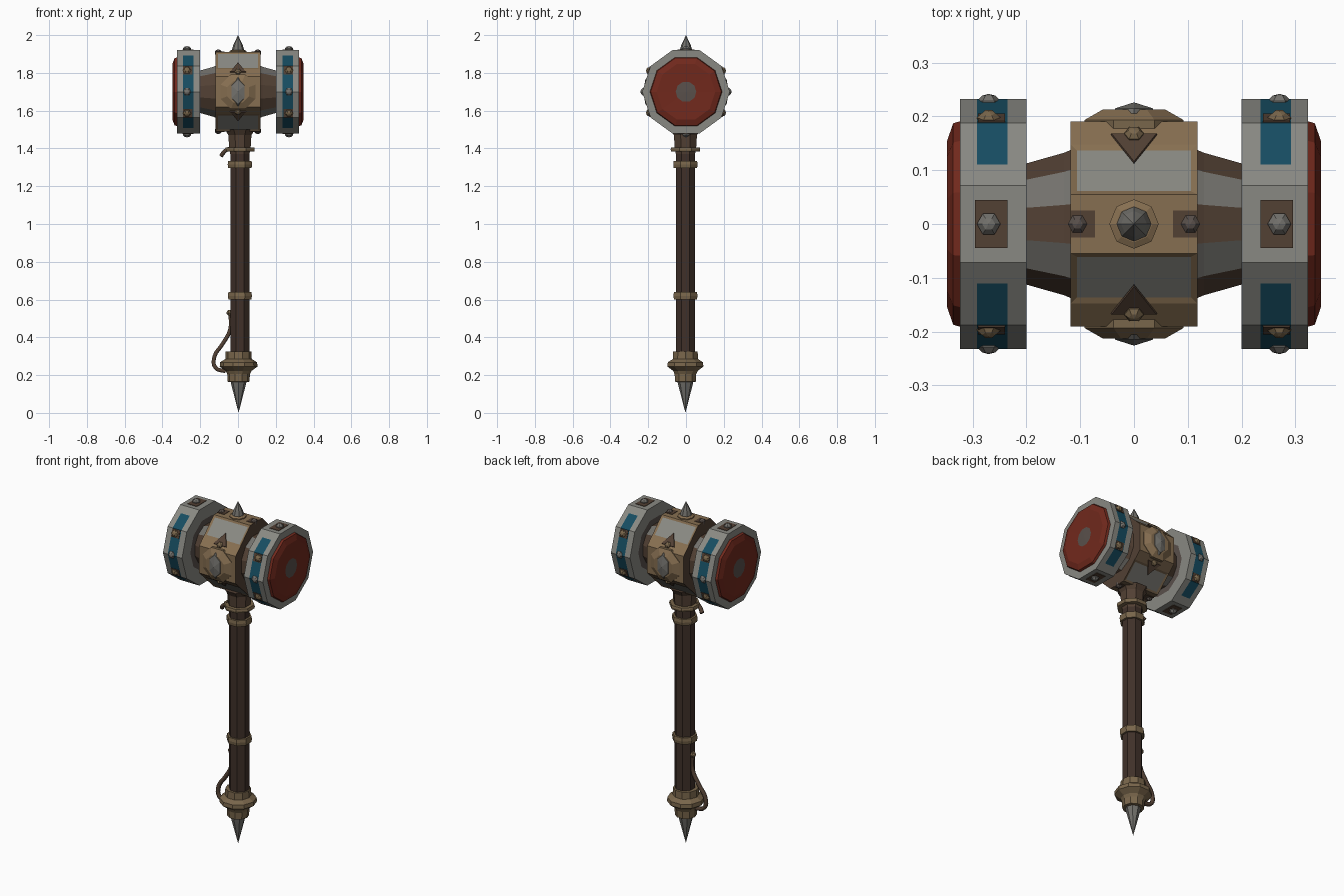
import bpy, bmesh, math
from mathutils import Vector

cube = bpy.data.objects.get("Cube")
if cube:
    bpy.data.objects.remove(cube)


def material(name, r, g, b):
    m = bpy.data.materials.new(name)
    m.use_nodes = True
    m.diffuse_color = (r, g, b, 1)
    m.node_tree.nodes["Principled BSDF"].inputs["Base Color"].default_value = (r, g, b, 1)
    return m


TAN = material("tan brass", .24, .158, .082)
AGED = material("aged brass", .19, .132, .07)
STAINED = material("stained brass", .15, .1, .056)
GREY = material("pale steel", .25, .25, .225)
STEEL = material("dark steel", .17, .165, .15)
WORN = material("worn iron", .1, .08, .07)
TEAL = material("teal paint", .008, .072, .118)
RED = material("red paint", .165, .022, .012)
BROWN = material("dark wood", .05, .03, .022)
LEATHER = material("brown leather", .085, .052, .034)
HEAD_Z = 1.70


def finish(name, bm, mats, loc=(0, 0, 0)):
    bmesh.ops.remove_doubles(bm, verts=bm.verts, dist=1e-5)
    bmesh.ops.recalc_face_normals(bm, faces=bm.faces)
    me = bpy.data.meshes.new(name)
    bm.to_mesh(me)
    bm.free()
    for m in mats:
        me.materials.append(m)
    ob = bpy.data.objects.new(name, me)
    ob.location = loc
    bpy.context.collection.objects.link(ob)
    return ob


def lathe(name, profile, sides, mats, loc=(0, 0, 0), axis=(0, 0, 1), bands=None, split=1, phase=0):
    """Faceted turned part: profile of (radius, distance along axis); bands picks materials."""
    bm = bmesh.new()
    unit = []
    for i in range(sides):
        a, b = (Vector((math.cos(t), math.sin(t), 0)) for t in
                (math.tau * (i + phase) / sides, math.tau * (i + 1 + phase) / sides))
        unit += [a.lerp(b, k / split) for k in range(split)]
    rings = [[bm.verts.new((p.x * r, p.y * r, h)) for p in unit] for r, h in profile]
    n = len(unit)
    for j in range(len(rings) - 1):
        for i in range(n):
            k = (i + 1) % n
            f = bm.faces.new((rings[j][i], rings[j][k], rings[j + 1][k], rings[j + 1][i]))
            f.material_index = bands[j] if bands else 0
    ob = finish(name, bm, mats, loc)
    ob.rotation_mode = 'QUATERNION'
    ob.rotation_quaternion = Vector(axis).to_track_quat('Z', 'Y')
    return ob


def stud(name, loc, axis, size, mat):
    lathe(name, [(0, -.01), (size, -.01), (size, size * .3), (size * .55, size * .75), (0, size * .9)],
          6, [mat], loc, axis)


def plate(name, loc, axis, width, depth, mat):
    """Thin painted patch lying on a surface that faces along axis."""
    ob = lathe(name, [(0, -.003), (.7071, -.003), (.7071, .002), (0, .002)], 4, [mat], loc, axis, phase=.5)
    ob.scale = (depth, width, 1)


def cord(name, points, radius, mat):
    cu = bpy.data.curves.new(name, 'CURVE')
    cu.dimensions = '3D'
    cu.bevel_depth = radius
    cu.bevel_resolution = 1
    cu.resolution_u = 4
    cu.use_fill_caps = True
    sp = cu.splines.new('BEZIER')
    sp.bezier_points.add(len(points) - 1)
    for bp, p in zip(sp.bezier_points, points):
        bp.co = p
        bp.handle_left_type = bp.handle_right_type = 'AUTO'
    cu.materials.append(mat)
    bpy.context.collection.objects.link(bpy.data.objects.new(name, cu))


# Striking heads, necks and their studs, one per side
for s, side in ((1, "left"), (-1, "right")):
    centre = Vector((0, 0, HEAD_Z))
    R = .232
    rim = lathe(side + "_head_rim",
                [(0, .2), (.155, .2), (R, .2), (R, .235), (R, .292), (R, .323), (.18, .323)],
                10, [GREY, TEAL, WORN], centre, (s, 0, 0), bands=[2, 0, 0, 0, 0, 0], split=3)
    for p in rim.data.polygons:
        if .235 < p.center.z < .292 and abs(p.center.x) > .11:
            p.material_index = 1
    lathe(side + "_striking_face",
          [(.192, .32), (.187, .336), (.155, .347), (.055, .344), (0, .346)],
          10, [RED, WORN], centre, (s, 0, 0), bands=[0, 0, 0, 1])
    # Neck: leather with steel stripes on the shoulders
    neck = lathe(side + "_neck", [(.15, .1), (.137, .13), (.115, .205)], 12,
                 [LEATHER, STEEL], centre, (s, 0, 0), phase=.5)
    for p in neck.data.polygons:
        if .04 < abs(p.center.x) < .09:
            p.material_index = 1
    for deg in (0, 30, 90, 150, 180, 210, 270, 330):
        d = Vector((0, math.cos(math.radians(deg)), math.sin(math.radians(deg))))
        stud(side + "_head_stud", centre + Vector((s * .27, 0, 0)) + d * .222, d, .022,
             STEEL if deg % 90 == 0 else AGED)
    # Leather under the top and bottom studs, worn spots under the shoulder studs
    for up in (1, -1):
        plate(side + "_leather_patch", (s * .265, 0, HEAD_Z + up * .2215), (0, 0, up), .09, .06, LEATHER)
        for back in (1, -1):
            tilt = math.radians(18)
            d = Vector((0, back * math.cos(tilt), up * math.sin(tilt)))
            across = Vector((0, -back * math.sin(tilt), up * math.cos(tilt)))
            plate(side + "_worn_spot", centre + Vector((s * .265, 0, 0)) + d * .2215 + across * .047,
                  d, .045, .05, LEATHER)

# Central block with inset steel panels on the upper part of each slope
bm = bmesh.new()
quarter = [(.055, .21), (.148, .12), (.19, .08)]
outline = (quarter + [(y, -z) for y, z in reversed(quarter)]
           + [(-y, -z) for y, z in quarter] + [(-y, z) for y, z in reversed(quarter)])
n = len(outline)
ends = [[bm.verts.new((x, y, z)) for y, z in outline] for x in (-.118, .118)]
for i in range(n):
    k = (i + 1) % n
    bm.faces.new((ends[0][i], ends[0][k], ends[1][k], ends[1][i]))
for e in ends:
    bm.faces.new(e).material_index = 2
bmesh.ops.recalc_face_normals(bm, faces=bm.faces)
panels = [f for f in bm.faces if abs(f.normal.y) > .1 and abs(f.normal.z) > .1
          and abs(f.calc_center_median().z) > .13]
bmesh.ops.inset_individual(bm, faces=panels, thickness=.017, depth=-.004)
for f in bm.faces:
    if f.material_index == 0 and f.calc_center_median().z < -.05:
        f.material_index = 3
for f in panels:
    f.material_index = 1 if f.normal.z > 0 else 4
finish("centre_block", bm, [TAN, GREY, LEATHER, STAINED, STEEL], (0, 0, HEAD_Z))

# Front and back bosses with elongated steel points
for s, side in ((-1, "front"), (1, "back")):
    lathe(side + "_boss", [(.1, .15), (.1, .193), (.062, .213), (0, .213)], 8,
          [TAN, AGED], (0, 0, HEAD_Z), (0, s, 0), bands=[1, 0, 0], phase=.5)
    point = lathe(side + "_boss_point", [(.046, .205), (.04, .215), (0, .226)], 6,
                  [STEEL], (0, 0, HEAD_Z), (0, s, 0), phase=.5)
    point.scale.y = 1.65

# Top spike in its collar
lathe("top_collar", [(.046, .19), (.046, .216), (.034, .222), (0, .222)], 8, [TAN], (0, 0, HEAD_Z))
lathe("top_spike", [(.032, .2), (.032, .225), (.024, .25), (0, .3)], 8, [STEEL], (0, 0, HEAD_Z))

# Block studs: on leather patches at the sides, on leather points along the slopes
for s in (1, -1):
    for up in (1, -1):
        plate("side_stud_patch", (s * .095, 0, HEAD_Z + up * .2105), (0, 0, up), .05, .045, LEATHER)
        stud("block_side_stud", (s * .105, 0, HEAD_Z + up * .208), (0, 0, up), .018, WORN)
        slope = Vector((0, s * .7, up * .72))
        lathe("slope_point", [(.05, 0), (.048, .004), (0, .004)], 3, [LEATHER],
              (0, s * .148, HEAD_Z + up * .12), slope, phase=.5 + up * .25)
        stud("block_slope_stud", (0, s * .165, HEAD_Z + up * .105), slope, .018, AGED)

# Handle: shaft, leather collar, brass rings
AXIS = (.01, -.003, 0)
lathe("shaft", [(0, .25), (.055, .25), (.055, 1.42), (0, 1.42)], 8, [BROWN], AXIS, phase=.5)
lathe("head_socket", [(.055, 1.37), (.062, 1.41), (.066, 1.47), (.085, 1.5), (0, 1.5)], 8,
      [LEATHER], AXIS, phase=.5)
for name, z, r, h in (("upper_ring", 1.395, .082, .022), ("grip_ring", 1.315, .067, .036),
                      ("lower_ring", .62, .066, .038)):
    lathe(name, [(.045, z - h / 2), (r, z - h / 2), (r + .003, z), (r, z + h / 2), (.045, z + h / 2)],
          8, [AGED], AXIS, phase=.5)

# Pommel and bottom spike
lathe("pommel", [(.045, .325), (.068, .325), (.07, .285), (.098, .268), (.1, .245), (.068, .222),
                 (.06, .205), (.058, .165), (0, .16)], 10, [AGED], (.003, -.003, 0))
lathe("bottom_spike", [(0, .17), (.042, .165), (.036, .14), (0, 0)], 8, [STEEL], (.003, -.003, 0))

# Hanging cord and the knot below the head
cord("hanging_cord", [(-.04, 0, .53), (-.042, 0, .44), (-.085, 0, .36), (-.124, 0, .30),
                      (-.12, 0, .24), (-.065, 0, .22)], .012, LEATHER)
stud("cord_pin", (-.045, 0, .53), (-1, 0, 0), .018, AGED)
cord("neck_cord", [(-.045, -.03, 1.4), (-.07, -.03, 1.385), (-.09, -.02, 1.36)], .012, LEATHER)
